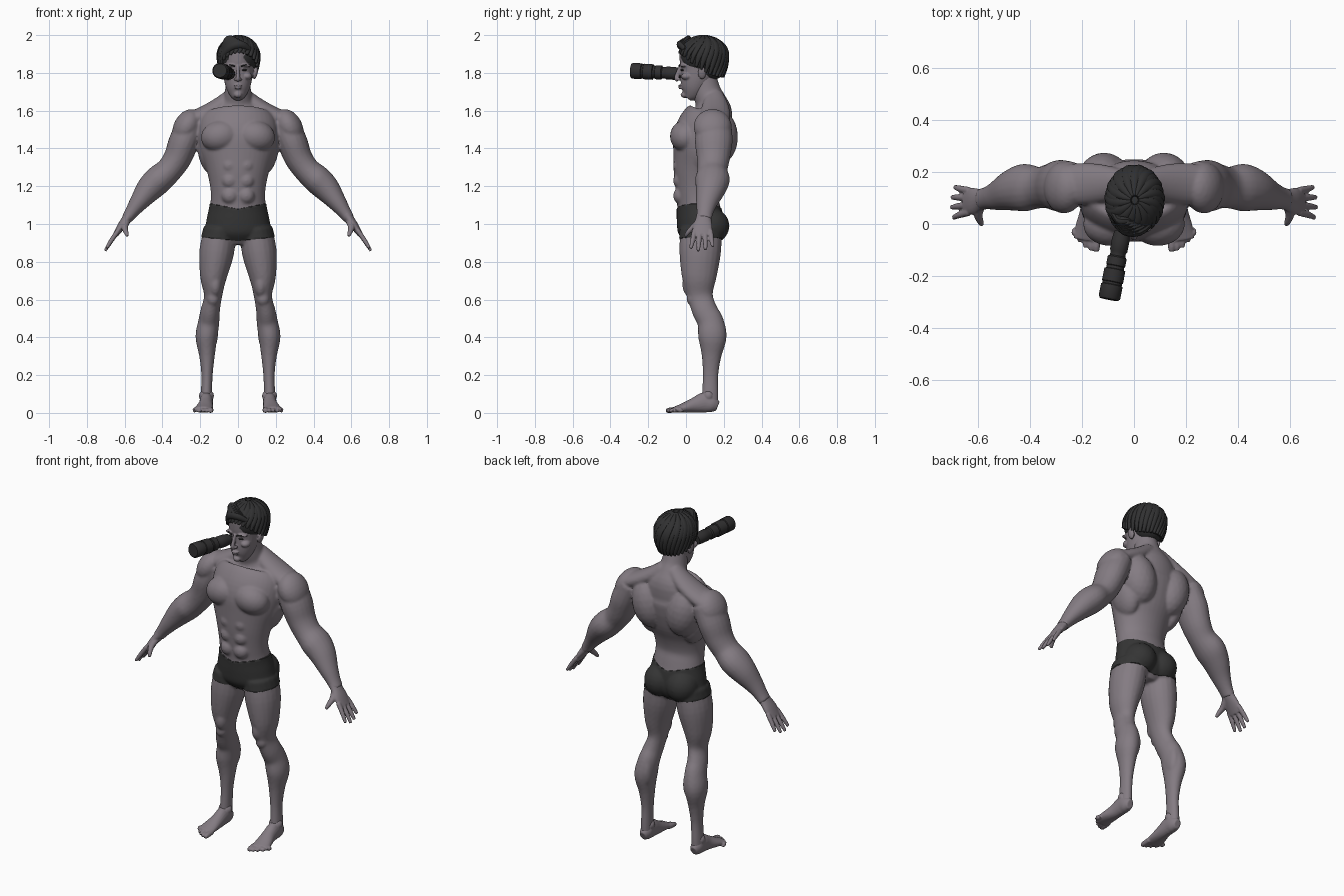
import bpy, bmesh, math
from mathutils import Vector, Matrix

if "Cube" in bpy.data.objects:
    bpy.data.objects.remove(bpy.data.objects["Cube"])

X, Y, Z = Vector((1, 0, 0)), Vector((0, 1, 0)), Vector((0, 0, 1))


def material(name, r, g, b):
    m = bpy.data.materials.new(name)
    m.use_nodes = True
    m.diffuse_color = (r, g, b, 1)
    m.node_tree.nodes["Principled BSDF"].inputs["Base Color"].default_value = (r, g, b, 1)
    return m


SKIN = material("skin", 0.23, 0.2, 0.225)
CLOTH = material("dark cloth", 0.035, 0.035, 0.035)
HAIR = material("dark hair", 0.03, 0.03, 0.031)
SCOPE = material("black metal", 0.03, 0.029, 0.03)


def blend(a, b, c, d, t):
    """Catmull-Rom interpolation of one value."""
    return 0.5 * (2 * b + (c - a) * t + (2 * a - 5 * b + 4 * c - d) * t * t + (3 * b - a - 3 * c + d) * t ** 3)


def loft(bm, rows, ref=Y, steps=4, sides=20):
    """Closed tube through rows of (x, y, z, side radius, radius along ref)."""
    pts = []
    for i in range(len(rows) - 1):
        quad = [rows[max(i - 1, 0)], rows[i], rows[i + 1], rows[min(i + 2, len(rows) - 1)]]
        pts += [[blend(*v, s / steps) for v in zip(*quad)] for s in range(steps)]
    pts.append(rows[-1])
    centres = [Vector(p[:3]) for p in pts]
    rings = []
    for i, p in enumerate(pts):
        t = (centres[min(i + 1, len(pts) - 1)] - centres[max(i - 1, 0)]).normalized()
        v = (ref - t * ref.dot(t)).normalized()
        u = v.cross(t)
        angles = [math.tau * k / sides for k in range(sides)]
        rings.append([bm.verts.new(centres[i] + u * p[3] * math.cos(a) + v * p[4] * math.sin(a)) for a in angles])
    faces = [bm.faces.new(rings[0]), bm.faces.new(rings[-1][::-1])]
    for a, b in zip(rings, rings[1:]):
        faces += [bm.faces.new((a[k - 1], b[k - 1], b[k], a[k])) for k in range(sides)]
    bmesh.ops.recalc_face_normals(bm, faces=faces)


def ball(bm, centre, size, turn=0):
    m = Matrix.Translation(centre) @ Matrix.Rotation(turn, 4, "Y") @ Matrix.Diagonal((*size, 1))
    bmesh.ops.create_icosphere(bm, subdivisions=3, radius=1, matrix=m)


def pair(bm, x, y, z, size, turn=0):
    for s in (1, -1):
        ball(bm, (s * x, y, z), size, s * turn)


def limb(bm, rows, side, ref=Y, **kw):
    loft(bm, [(side * r[0], *r[1:]) for r in rows], ref, **kw)


def finish(bm, name, mat, voxel=0, smooth=4):
    me = bpy.data.meshes.new(name)
    bm.to_mesh(me)
    bm.free()
    ob = bpy.data.objects.new(name, me)
    bpy.context.collection.objects.link(ob)
    me.materials.append(mat)
    if voxel:
        r = ob.modifiers.new("fuse", "REMESH")
        r.mode, r.voxel_size, r.use_smooth_shade = "VOXEL", voxel, True
        s = ob.modifiers.new("soften", "SMOOTH")
        s.factor, s.iterations = 0.5, smooth
    else:
        bpy.ops.object.select_all(action="DESELECT")
        ob.select_set(True)
        bpy.context.view_layer.objects.active = ob
        bpy.ops.object.shade_smooth_by_angle(angle=math.radians(40))
    return ob


# Torso and neck
bm = bmesh.new()
loft(bm, [(0, .08, .89, .08, .07), (0, .08, .95, .165, .115), (0, .075, 1.02, .163, .12),
          (0, .065, 1.1, .147, .112), (0, .053, 1.18, .145, .108), (0, .058, 1.28, .165, .125),
          (0, .077, 1.38, .2, .147), (0, .092, 1.47, .21, .155), (0, .12, 1.55, .2, .14),
          (0, .14, 1.6, .15, .105), (0, .13, 1.65, .088, .083), (0, .11, 1.7, .07, .075),
          (0, .09, 1.78, .062, .07)], sides=40)
pair(bm, .092, .0, 1.465, (.105, .085, .085), .2)       # chest
pair(bm, .115, .17, 1.46, (.1, .105, .15), .2)          # upper back
pair(bm, .15, .11, 1.37, (.06, .09, .12), .25)          # flanks
pair(bm, .072, .13, .99, (.088, .096, .092))            # seat
for z in (1.15, 1.23, 1.31):
    pair(bm, .043, -.028, z, (.045, .04, .045))         # belly
pair(bm, .27, .14, 1.515, (.07, .1, .1), -.5)           # shoulder caps

for s in (1, -1):
    limb(bm, [(.03, .15, 1.68, .04, .05), (.1, .155, 1.625, .045, .07),
              (.18, .155, 1.58, .045, .08), (.26, .15, 1.54, .05, .08)], s)
    limb(bm, [(.24, .15, 1.54, .075, .09), (.285, .147, 1.44, .08, .1), (.32, .145, 1.35, .074, .088),
              (.365, .14, 1.285, .07, .08), (.42, .14, 1.235, .076, .092), (.47, .13, 1.185, .07, .08),
              (.525, .11, 1.115, .05, .058), (.565, .1, 1.06, .036, .044), (.59, .095, 1.025, .03, .042)], s)
    limb(bm, [(.095, .08, .97, .085, .11), (.113, .075, .85, .092, .11), (.13, .07, .72, .071, .092),
              (.132, .075, .62, .048, .068), (.147, .1, .54, .051, .067), (.155, .13, .48, .056, .07),
              (.167, .14, .4, .058, .075), (.164, .135, .3, .041, .052), (.164, .13, .2, .03, .041),
              (.167, .128, .1, .03, .044), (.168, .125, .03, .032, .046)], s)
pair(bm, .12, .03, .68, (.036, .05, .07))               # inner knee muscle
pair(bm, .133, .035, .605, (.034, .032, .04))           # knees
pair(bm, .135, .155, .43, (.03, .05, .09))              # calves
raw = finish(bm, "body_raw", SKIN, .0075)

# Fuse the body and cut the trunks into its surface
deps = bpy.context.evaluated_depsgraph_get()
bm = bmesh.new()
bm.from_mesh(bpy.data.meshes.new_from_object(raw.evaluated_get(deps)))
bpy.data.objects.remove(raw)


def near(s):
    faces = [f for f in bm.faces if abs(f.calc_center_median().x) < .3
             and s * f.calc_center_median().x > 0 and .8 < f.calc_center_median().z < 1.2]
    return list({g for f in faces for g in (*f.verts, *f.edges, f)})


core = [g for s in (1, -1) for g in near(s)]
bmesh.ops.bisect_plane(bm, geom=list(set(core)), plane_co=(0, 0, 0), plane_no=X)
for s in (1, -1):
    bmesh.ops.bisect_plane(bm, geom=near(s), plane_co=(0, 0, 1.08), plane_no=(-.2 * s, 0, 1))
    bmesh.ops.bisect_plane(bm, geom=near(s), plane_co=(0, 0, .91), plane_no=(-.1 * s, 0, 1))
trunks = set()
for f in bm.faces:
    c = f.calc_center_median()
    f.smooth = True
    f.material_index = 0
    if abs(c.x) < .3 and .91 + .1 * abs(c.x) < c.z < 1.08 + .2 * abs(c.x):
        f.material_index = 1
        trunks |= set(f.verts)
bm.normal_update()
for v in trunks:
    if all(f.material_index == 1 for f in v.link_faces):
        v.co += v.normal * .004
body = finish(bm, "body_and_trunks", SKIN)
body.data.materials.append(CLOTH)

# Hands and feet
for s, side in ((1, "left"), (-1, "right")):
    bm = bmesh.new()
    limb(bm, [(.57, .097, 1.055, .03, .04), (.59, .093, 1.025, .026, .042), (.62, .088, .985, .021, .052),
              (.65, .086, .94, .014, .05)], s)
    for i, reach in enumerate((.85, 1, .95, .75)):
        y, tip = .045 + .028 * i, .025 + .039 * i
        limb(bm, [(.635, y, .965, .013, .014), (.65 + .025 * reach, (y + tip) / 2, .95 - .045 * reach, .012, .013),
                  (.652 + .052 * reach, tip, .948 - .09 * reach, .008, .009)], s, sides=12)
    limb(bm, [(.59, .08, 1.02, .02, .022), (.6, .04, .985, .016, .018),
              (.592, .01, .955, .012, .013), (.585, -.003, .935, .008, .008)], s, X, sides=12)
    finish(bm, side + "_hand", SKIN, .0045, 3)

    bm = bmesh.new()
    limb(bm, [(.168, .168, .034, .02, .026), (.168, .14, .045, .034, .044), (.168, .1, .055, .036, .054),
              (.17, .05, .042, .038, .042), (.178, -.01, .027, .047, .027), (.184, -.06, .017, .05, .016)], s, Z)
    ball(bm, (s * .167, .12, .09), (.04, .032, .035))
    for i in range(5):
        x, tip = .145 + .021 * i, -.1 + .008 * i * i * .5
        r = .015 if i == 0 else .0115
        limb(bm, [(x, -.04, .018, r, r), (x, tip + .015, .014, r, r), (x, tip - .006, .01, r * .7, r * .7)],
             s, Z, sides=12)
    for v in bm.verts:
        v.co.z = max(v.co.z, 0)
    finish(bm, side + "_foot", SKIN, .0045, 3)

# Head with face
bm = bmesh.new()
loft(bm, [(0, .005, 1.668, .026, .024), (0, .022, 1.69, .046, .052), (0, .037, 1.72, .062, .07),
          (0, .052, 1.76, .073, .084), (0, .067, 1.81, .08, .098), (0, .075, 1.86, .085, .11),
          (0, .08, 1.91, .084, .114), (0, .08, 1.95, .07, .09), (0, .08, 1.975, .03, .04)], sides=32)
loft(bm, [(0, -.028, 1.835, .009, .01), (0, -.04, 1.805, .009, .012), (0, -.05, 1.772, .012, .013),
          (0, -.042, 1.76, .012, .01)], sides=12)
pair(bm, .012, -.038, 1.766, (.009, .011, .008))        # nostrils
pair(bm, .036, -.014, 1.84, (.034, .02, .009), .1)      # brow ridge
pair(bm, .048, .004, 1.782, (.026, .03, .02))           # cheekbones
pair(bm, .092, .085, 1.8, (.012, .022, .034), .2)       # ears
ball(bm, (0, -.03, 1.732), (.022, .012, .006))          # lips
ball(bm, (0, -.028, 1.72), (.018, .012, .006))
ball(bm, (0, -.008, 1.684), (.022, .02, .017))          # chin
finish(bm, "head", SKIN, .004, 3)

# Eyebrows and eyes
bm = bmesh.new()
for s in (1, -1):
    limb(bm, [(.016, -.037, 1.834, .003, .003), (.038, -.033, 1.842, .004, .004),
              (.062, -.013, 1.835, .002, .002)], s, Z, sides=8)
    ball(bm, (s * .034, -.02, 1.815), (.014, .01, .005))
finish(bm, "eyebrows_and_eyes", HAIR)

# Hair: a cap with locks swirling out from the crown
bm = bmesh.new()
CROWN = Vector((.003, .092, 1.885))
ball(bm, CROWN, (.105, .125, .1))
ball(bm, (.003, .13, 1.82), (.08, .075, .06))
count = 30
for i in range(count):
    base = math.tau * i / count
    front = (1 + math.cos(base)) / 2
    low = -.85 + 1.05 * front ** 2
    rows = []
    for k in range(7):
        t = k / 6
        e = 1.45 + (low - 1.45) * t
        a = base + .55 * (1 - t)
        r = math.cos(e) if e > 0 else math.cos(.75 * e)
        h = .102 * math.sin(e) if e > 0 else .125 * e
        wide = .021 * (1 - .65 * t ** 3) * (.6 + .4 * min(1, 3 * t))
        rows.append((CROWN.x + .106 * r * math.sin(a), CROWN.y - .127 * r * math.cos(a),
                     CROWN.z + h, .009 + .006 * (i % 2) * (1 - t), wide))
    loft(bm, rows, Vector((math.cos(base), math.sin(base), 0)), steps=3, sides=10)
# Swept fringe
for i in range(6):
    d = .012 * i
    loft(bm, [(.06 - d, -.005 + d * .3, 1.925 + d * .4, .01, .014), (.02 - d, -.03 + d * .7, 1.95 + d * .5, .016, .02),
              (-.035 - d * .5, -.028 + d * .8, 1.94 + d * .3, .016, .02),
              (-.082 - d * .3, .008 + d, 1.89, .007, .01)], Z, steps=3, sides=10)
finish(bm, "hair", HAIR)

# Eyepiece scope
bm = bmesh.new()
start, end = Vector((-.045, -.03, 1.795)), Vector((-.096, -.29, 1.812))
profile = [(0, .03), (.12, .034), (.28, .034), (.3, .03), (.36, .03), (.38, .037), (.5, .037), (.51, .034),
           (.55, .034), (.56, .041), (.74, .041), (.75, .038), (.78, .038), (.79, .042), (.97, .042), (1, .036)]
loft(bm, [(*start.lerp(end, t), r, r) for t, r in profile], Z, steps=1, sides=28)
finish(bm, "eye_scope", SCOPE)
